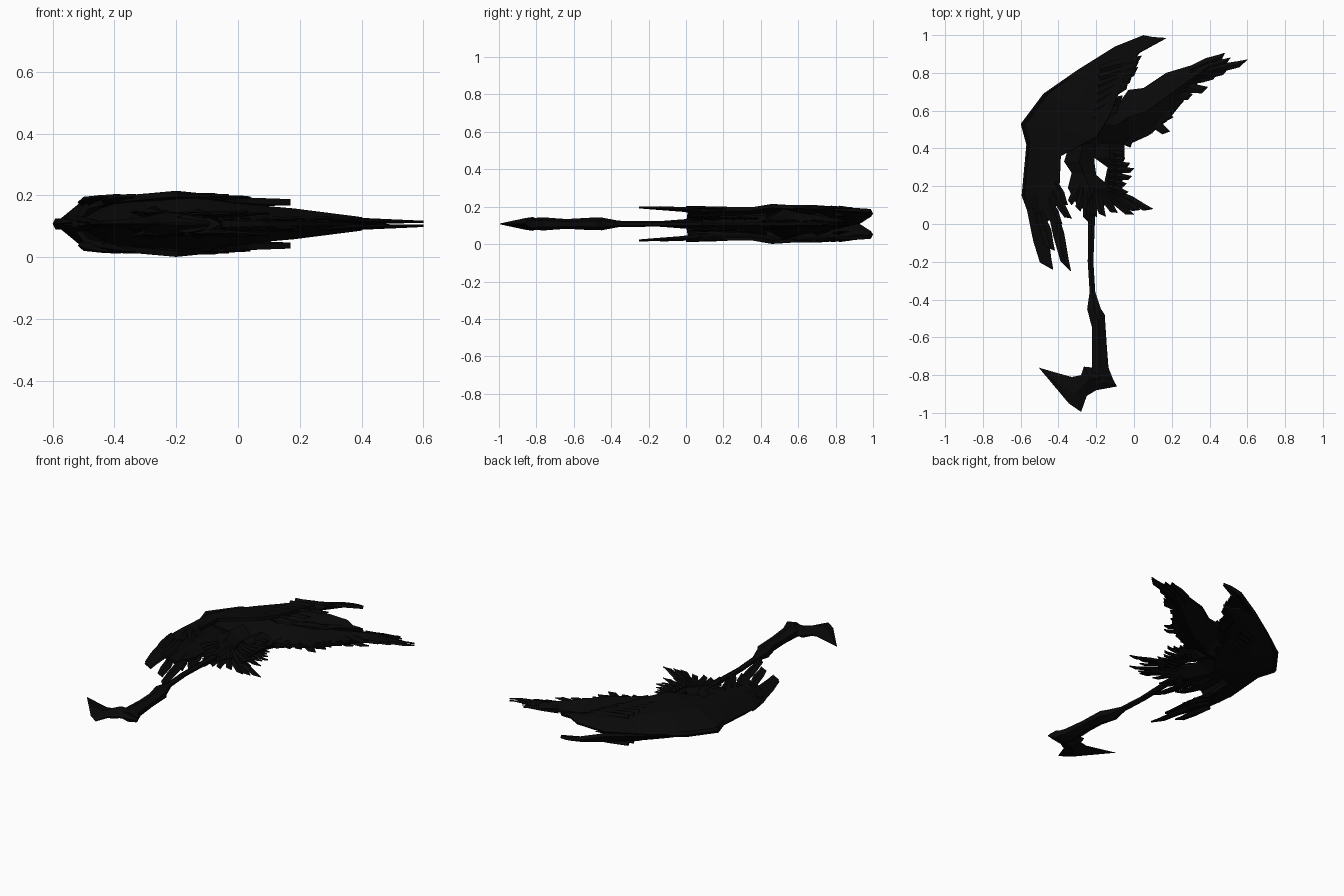
import bpy, bmesh, random
from mathutils import Vector

random.seed(4)
MID = 0.108  # height of the plane the model is symmetric about

old = bpy.data.objects.get("Cube")
if old:
    bpy.data.objects.remove(old, do_unlink=True)

black = bpy.data.materials.new("soot black")
black.use_nodes = True
colour = (0.0025, 0.0025, 0.0025, 1)
black.diffuse_color = colour
black.node_tree.nodes["Principled BSDF"].inputs["Base Color"].default_value = colour


def at(point, height):
    """Point of the plan raised above (or below) the middle plane."""
    return Vector((point[0], point[1], MID + height))


def finish(bm, name):
    """Clean up a bmesh and turn it into an object."""
    bmesh.ops.remove_doubles(bm, verts=bm.verts, dist=0.0005)
    bmesh.ops.recalc_face_normals(bm, faces=bm.faces)
    mesh = bpy.data.meshes.new(name)
    bm.to_mesh(mesh)
    bm.free()
    mesh.materials.append(black)
    obj = bpy.data.objects.new(name, mesh)
    bpy.context.collection.objects.link(obj)
    return obj


def bridge(bm, rings, closed):
    """Join successive rows of points with quads, capping closed tubes."""
    rows = [[bm.verts.new(p) for p in ring] for ring in rings]
    count = len(rows[0])
    for a, b in zip(rows, rows[1:]):
        for i in range(count if closed else count - 1):
            j = (i + 1) % count
            bm.faces.new((a[i], a[j], b[j], b[i]))
    if closed:
        bm.faces.new(rows[0])
        bm.faces.new(rows[-1])


def solid(name, rows, edge=0.15):
    """Ridged body lofted through rows of (one edge, other edge, half thickness)."""
    bm = bmesh.new()
    rings = []
    for left, right, thick in rows:
        ridge = (Vector(left) + Vector(right)) / 2
        rim = thick * edge
        rings.append([at(left, rim), at(ridge, thick), at(right, rim),
                      at(right, -rim), at(ridge, -thick), at(left, -rim)])
    bridge(bm, rings, True)
    finish(bm, name)


def skin(name, rows, thickness):
    """Thin curved skin above and below; rows of (lead, inner edge, both heights)."""
    for side, word in ((1, "upper"), (-1, "lower")):
        bm = bmesh.new()
        rings = []
        for lead, inner, lift, crown in rows:
            middle = Vector(lead).lerp(Vector(inner), 0.45)
            bulge = lift + (crown - lift) * 0.8
            rings.append([at(lead, side * lift), at(middle, side * bulge),
                          at(inner, side * crown)])
        bridge(bm, rings, False)
        obj = finish(bm, word + "_" + name)
        facing = sum(p.normal.z for p in obj.data.polygons) * side
        mod = obj.modifiers.new("thickness", 'SOLIDIFY')
        mod.thickness = thickness
        mod.offset = -1 if facing > 0 else 1


def feather(bm, base, tip, width, thick):
    """Flattened blade whose end is cut to a one-sided point."""
    along = tip - base
    across = Vector((-along.y, along.x, 0)).normalized() * width / 2
    rings = []
    for t, wide, shift in ((0, 0.7, 0), (0.5, 1, 0.2), (0.84, 0.75, 0.5), (1, 0.06, 0)):
        centre = base + along * t - across * shift
        ridge = Vector((0, 0, thick / 2)) * (1 - 0.7 * t)
        rings.append([centre + across * wide, centre + ridge,
                      centre - across * wide, centre - ridge])
    bridge(bm, rings, True)


def fan(name, start, end, tips, width, rise, between=0, thick=0.025):
    """Feathers rooted from start to end, with shorter ones between the given tips."""
    bm = bmesh.new()
    steps = between + 1
    total = (len(tips) - 1) * steps
    for i in range(total + 1):
        k, rest = divmod(i, steps)
        root = Vector(start).lerp(Vector(end), i / max(1, total))
        tip = Vector(tips[k])
        if rest:
            tip = tip.lerp(Vector(tips[k + 1]), rest / steps)
            tip = tip.lerp(root, random.uniform(0, 0.25))
        jitter = random.uniform(-0.005, 0.005)
        for side in (1, -1):
            feather(bm, at(root, side * rise[0]), at(tip, side * (rise[1] + jitter)),
                    width, thick)
    finish(bm, name)


# Curved outer skins of the crest, meeting along the leading edge
skin("crest_skin", [
    ((-.54, 0), (-.44, .02), .005, .08),
    ((-.595, .15), (-.4, .14), 0, .09),
    ((-.57, .42), (-.39, .36), 0, .09),
    ((-.6, .53), (-.2, .46), 0, .107),
    ((-.48, .69), (-.13, .57), 0, .1),
    ((-.3, .815), (-.08, .7), .005, .1),
    ((-.1, .94), (-.03, .84), .015, .09),
    ((.05, 1), (.03, .91), .055, .085),
    ((.1, .99), (.17, .985), .075, .08)], thickness=.02)

# Feathers at both ends of the crest
fan("crest_inner_feathers", (-.18, .82), (-.22, .56),
    [(.04, .89), (.02, .83), (-.03, .76), (-.08, .63)], .055, (.085, .088), between=1)
fan("crest_middle_feathers", (-.2, .8), (-.25, .6),
    [(.01, .87), (-.06, .68)], .06, (.05, .04), between=1)
fan("crest_leading_feather", (-.54, .09), (-.54, .09),
    [(-.43, -.24)], .085, (.02, .006))
fan("crest_lower_feathers", (-.5, .06), (-.45, .14),
    [(-.42, -.14), (-.335, -.25)], .06, (.07, .085), thick=.035)
fan("crest_short_feathers", (-.45, .12), (-.42, .22),
    [(-.38, 0), (-.33, .03), (-.35, .1)], .045, (.08, .09))

# Thick core that runs on into the side wing
solid("core_and_wing", [
    ((-.55, .56), (-.55, .46), .015),
    ((-.42, .66), (-.42, .41), .07),
    ((-.3, .7), (-.3, .39), .09),
    ((-.1, .61), (-.1, .43), .08),
    ((-.03, .71), (-.03, .42), .07),
    ((.05, .72), (.08, .47), .06),
    ((.17, .8), (.19, .56), .05),
    ((.42, .875), (.38, .8), .022)])
fan("wing_tip_feathers", (.3, .82), (.27, .75),
    [(.48, .905), (.51, .88), (.6, .87), (.5, .825), (.44, .8)], .045, (.012, .004))
fan("wing_trailing_feathers", (.2, .73), (-.02, .5),
    [(.39, .725), (.22, .6), (.19, .49), (-.02, .405)], .055, (.02, .015), between=2)

# Spine and rib between the crest and the handle
solid("spine", [
    ((-.34, .43), (-.2, .43), .06),
    ((-.37, .33), (-.21, .33), .05),
    ((-.33, .27), (-.2, .26), .045),
    ((-.35, .19), (-.12, .19), .045),
    ((-.29, .08), (-.16, .09), .03)])
solid("rib", [
    ((-.21, .43), (-.05, .43), .05),
    ((-.21, .35), (-.05, .36), .045),
    ((-.14, .3), (-.06, .3), .04),
    ((-.17, .16), (-.06, .14), .03)])
fan("rib_feathers", (-.12, .37), (-.14, .2),
    [(-.05, .38), (0, .295), (-.03, .17)], .035, (.025, .035), between=2)
fan("lower_feathers", (-.13, .18), (-.29, .2),
    [(.1, .08), (0, .05), (-.15, .04), (-.24, .01), (-.33, .1)], .045, (.025, .035), between=1)

# Slim handle swelling into a grip
solid("handle_and_grip", [
    ((-.24, .2), (-.2, .2), .016),
    ((-.245, -.2), (-.215, -.2), .015),
    ((-.235, -.36), (-.205, -.36), .017),
    ((-.248, -.45), (-.175, -.45), .034),
    ((-.222, -.55), (-.155, -.48), .033),
    ((-.222, -.65), (-.145, -.63), .026),
    ((-.222, -.76), (-.135, -.76), .035),
    ((-.23, -.84), (-.1, -.85), .03)], edge=.5)

# Hooked blade at the foot of the handle
solid("pommel_blade", [
    ((-.14, -.77), (-.09, -.86), .025),
    ((-.265, -.755), (-.2, -.88), .037),
    ((-.28, -.8), (-.25, -.91), .032),
    ((-.33, -.81), (-.28, -.995), .022),
    ((-.42, -.785), (-.345, -.95), .013),
    ((-.505, -.76), (-.5, -.765), .001)], edge=.1)
